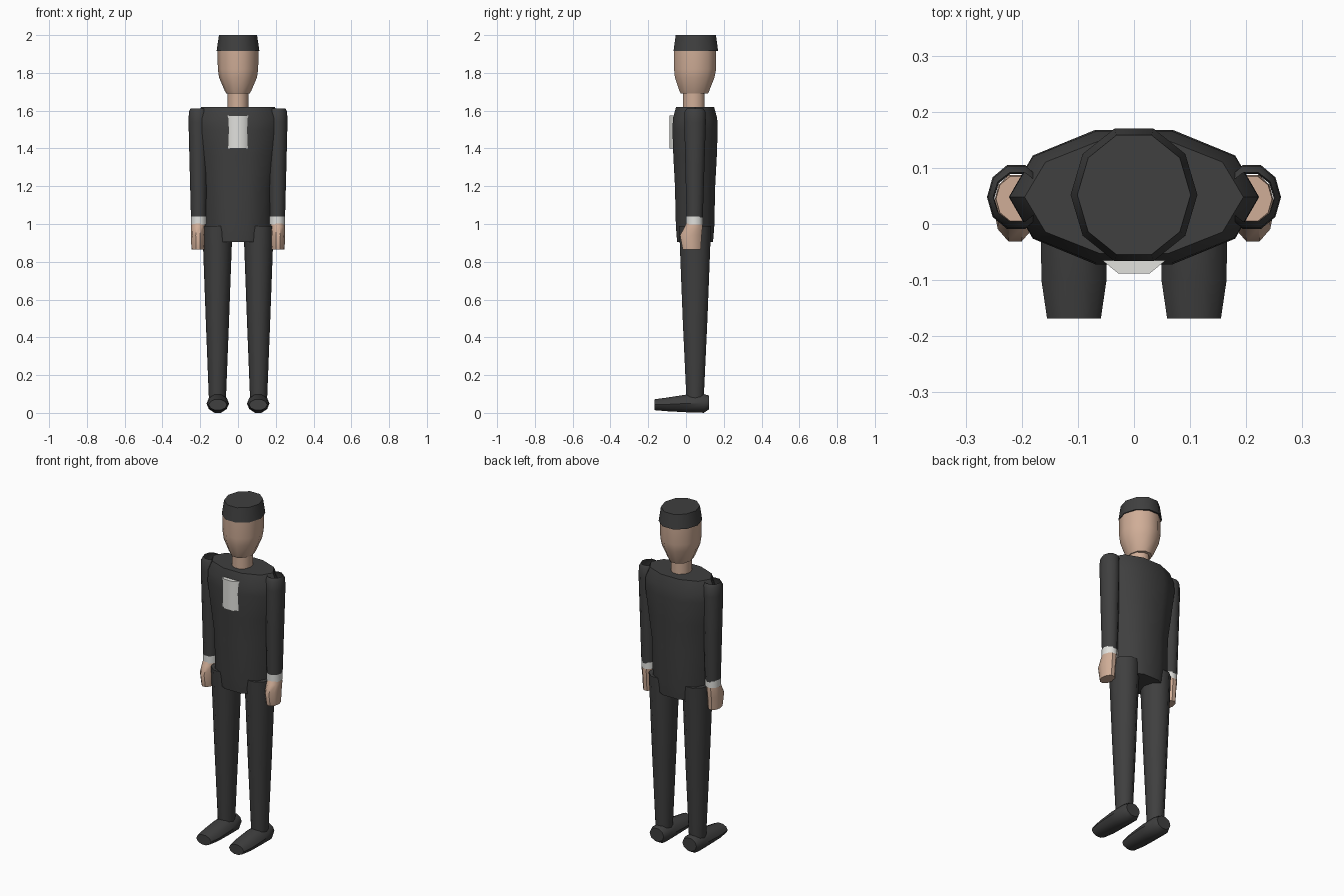
import bpy, bmesh, math
from mathutils import Vector

if "Cube" in bpy.data.objects:
    bpy.data.objects.remove(bpy.data.objects["Cube"])


def material(name, rgb):
    m = bpy.data.materials.new(name)
    m.diffuse_color = (*rgb, 1)
    m.use_nodes = True
    m.node_tree.nodes["Principled BSDF"].inputs["Base Color"].default_value = m.diffuse_color
    return m


BLACK = material("black cloth", (0.05, 0.05, 0.05))
SKIN = material("skin", (0.63, 0.42, 0.31))
WHITE = material("white linen", (0.75, 0.75, 0.72))
SIDES = 10
CY = 0.048  # depth of the body axis


def loft(name, mat, rings, along_y=False, cap_start=True, cap_end=True):
    """Skin ten-sided rings: (height, cx, cy, rx, ry), or along y: (y, cx, cz, rx, rz)."""
    bm = bmesh.new()
    loops = []
    for h, cx, c, rx, r in rings:
        loop = []
        for i in range(SIDES):
            a = math.tau * i / SIDES
            u, v = cx + rx * math.cos(a), c + r * math.sin(a)
            loop.append(bm.verts.new(Vector((u, h, v) if along_y else (u, v, h))))
        loops.append(loop)
    for lo, hi in zip(loops, loops[1:]):
        for i in range(SIDES):
            j = (i + 1) % SIDES
            bm.faces.new((lo[i], lo[j], hi[j], hi[i]))
    if cap_start:
        bm.faces.new(loops[0][::-1])
    if cap_end:
        bm.faces.new(loops[-1])
    if along_y:
        bmesh.ops.reverse_faces(bm, faces=bm.faces[:])
    mesh = bpy.data.meshes.new(name)
    bm.to_mesh(mesh)
    bm.free()
    mesh.materials.append(mat)
    ob = bpy.data.objects.new(name, mesh)
    bpy.context.collection.objects.link(ob)
    bpy.ops.object.select_all(action='DESELECT')
    ob.select_set(True)
    bpy.context.view_layer.objects.active = ob
    bpy.ops.object.shade_smooth_by_angle(angle=math.radians(40))
    return ob


# Head, neck and cap
loft("cap", BLACK, [(1.917, 0, CY + .004, .113, .124), (2.0, 0, CY + .004, .101, .112)])
loft("head", SKIN, [(1.69, 0, CY - .004, .062, .076), (1.705, 0, CY - .004, .07, .083),
                    (1.775, 0, CY - .002, .1, .11), (1.82, 0, CY, .107, .117),
                    (1.925, 0, CY, .108, .118)])
loft("neck", SKIN, [(1.6, 0, CY - .006, .056, .06), (1.71, 0, CY - .006, .056, .06)])

# Jacket and shirt front
loft("jacket", BLACK, [(.905, 0, CY, .155, .1), (.99, 0, CY, .172, .107),
                       (1.2, 0, CY, .175, .112), (1.36, 0, CY, .2, .121),
                       (1.5, 0, CY, .223, .126), (1.56, 0, CY, .222, .123),
                       (1.62, 0, CY, .195, .106)])
loft("shirt_front", WHITE, [(1.4, 0, .007, .09, .1), (1.575, 0, .007, .09, .1)])

# Limbs on both sides
for side, s in (("left", 1), ("right", -1)):
    loft(side + "_sleeve", BLACK,
         [(1.03, s * .208, CY - .002, .041, .045), (1.3, s * .209, CY - .001, .047, .053),
          (1.54, s * .21, CY, .052, .06), (1.595, s * .209, CY, .051, .058),
          (1.612, s * .208, CY, .043, .046)],
         cap_start=False, cap_end=False)
    loft(side + "_cuff", WHITE,
         [(.998, s * .208, CY - .003, .042, .046), (1.04, s * .208, CY - .003, .042, .046)],
         cap_start=False, cap_end=False)
    loft(side + "_hand", SKIN,
         [(.864, s * .212, .03, .034, .05), (.94, s * .212, .026, .038, .06),
          (.985, s * .211, .04, .038, .05), (1.01, s * .209, .045, .037, .042)])
    loft(side + "_leg", BLACK,
         [(.07, s * .109, CY, .045, .048), (.5, s * .109, CY, .062, .069),
          (.99, s * .109, CY, .08, .089)])
    loft(side + "_shoe", BLACK,
         [(-.168, s * .107, .043, .048, .03), (-.1, s * .107, .045, .058, .038),
          (0, s * .107, .05, .059, .049), (.095, s * .107, .05, .057, .052),
          (.121, s * .107, .055, .046, .039)], along_y=True)
